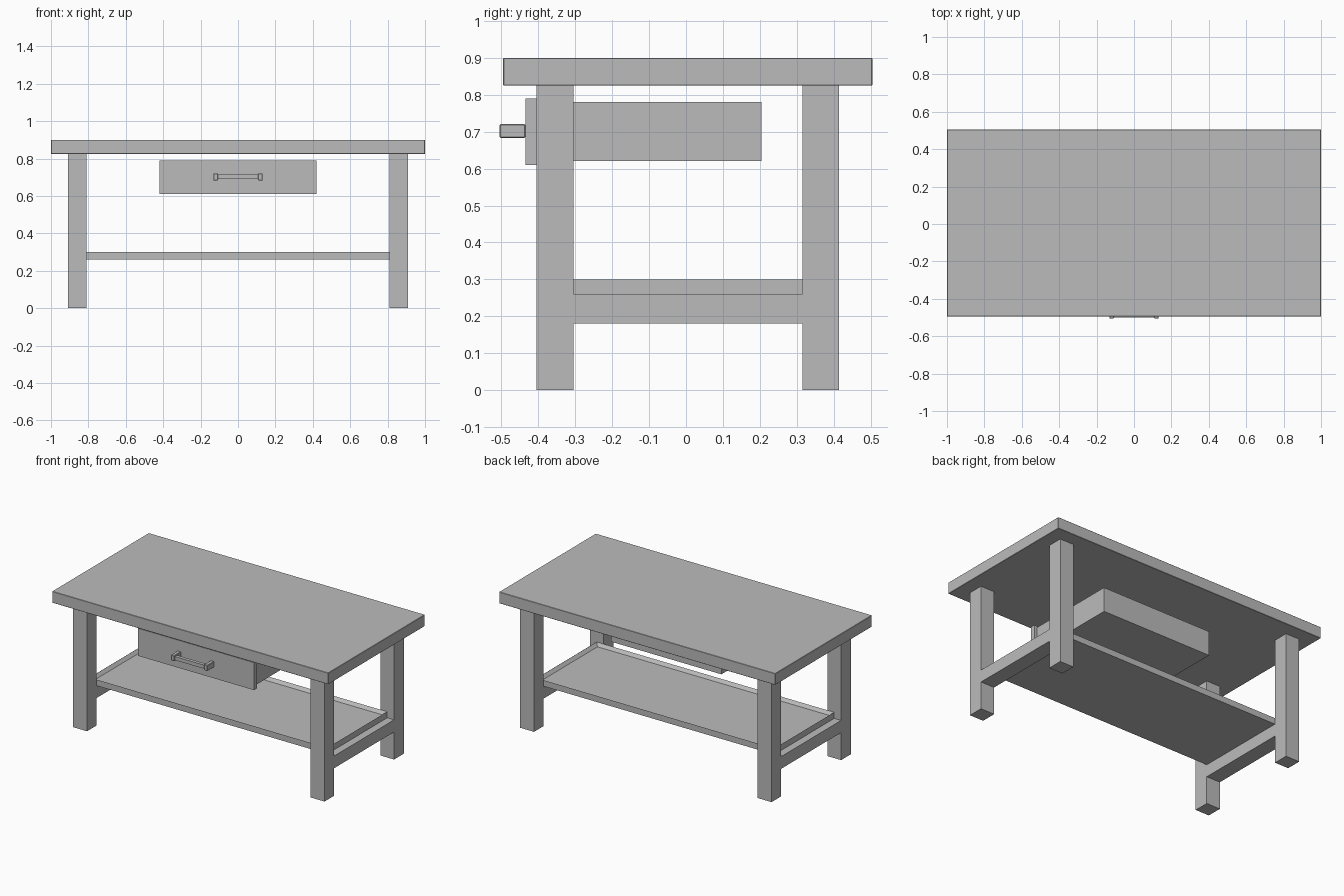
import bpy
import bmesh
from mathutils import Matrix, Vector

cube = bpy.data.objects.get("Cube")
if cube:
    bpy.data.objects.remove(cube, do_unlink=True)

# Single plain grey finish
grey = bpy.data.materials.new("plain grey")
grey.use_nodes = True
colour = (0.5, 0.5, 0.5, 1)
grey.diffuse_color = colour
grey.node_tree.nodes["Principled BSDF"].inputs["Base Color"].default_value = colour


def add_box(bm, x, y, z):
    """Add a box spanning the given (low, high) ranges."""
    low, high = (Vector(p) for p in zip(x, y, z))
    place = Matrix.Translation((low + high) / 2) @ Matrix.Diagonal((*(high - low), 1))
    return bmesh.ops.create_cube(bm, size=1, matrix=place)["verts"]


def finish(name, bm, bevel=0):
    mesh = bpy.data.meshes.new(name)
    bm.to_mesh(mesh)
    bm.free()
    mesh.materials.append(grey)
    obj = bpy.data.objects.new(name, mesh)
    bpy.context.collection.objects.link(obj)
    if bevel:
        mod = obj.modifiers.new("eased edges", "BEVEL")
        mod.width = bevel
        mod.segments = 1
    return obj


def box(name, x, y, z, bevel=0):
    bm = bmesh.new()
    add_box(bm, x, y, z)
    return finish(name, bm, bevel)


# Table top
box("table_top", (-1, 1), (-0.495, 0.505), (0.825, 0.9), bevel=0.002)

# Legs and the stretchers joining them at each end
front_y, back_y = (-0.405, -0.305), (0.315, 0.415)
between_y = (front_y[1], back_y[0])
for side, x in (("left", (0.81, 0.91)), ("right", (-0.91, -0.81))):
    box(f"front_{side}_leg", x, front_y, (0, 0.825))
    box(f"back_{side}_leg", x, back_y, (0, 0.825))
    box(f"{side}_stretcher", x, between_y, (0.18, 0.26))

# Shelf tray with a raised rim, resting on the stretchers
bm = bmesh.new()
add_box(bm, (-0.86, 0.86), between_y, (0.26, 0.3))
top = max(bm.faces, key=lambda f: f.calc_center_median().z)
bmesh.ops.inset_region(bm, faces=[top], thickness=0.025)
bmesh.ops.translate(bm, verts=top.verts, vec=(0, 0, -0.02))
finish("shelf_tray", bm)

# Drawer
box("drawer_front", (-0.42, 0.42), (-0.435, -0.405), (0.61, 0.79))
box("drawer_body", (-0.4, 0.4), (-0.405, 0.205), (0.62, 0.78))

# Drawer handle: two posts and a thinner grip
for side, x in (("left", (0.107, 0.132)), ("right", (-0.132, -0.107))):
    box(f"handle_{side}_post", x, (-0.505, -0.435), (0.683, 0.721), bevel=0.003)
box("handle_grip", (-0.107, 0.107), (-0.5, -0.478), (0.69, 0.714))
